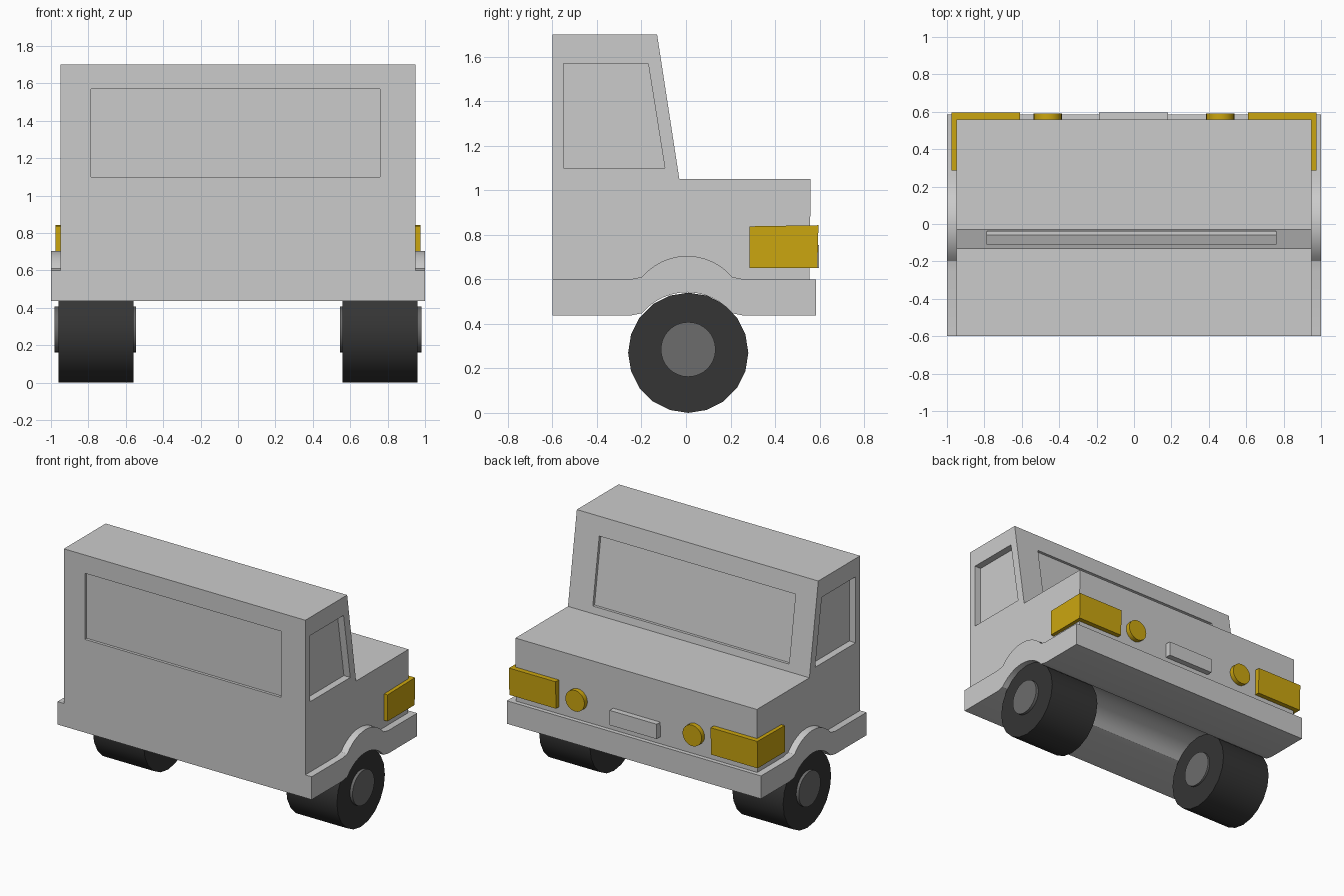
import bpy, bmesh, math
from mathutils import Matrix

if "Cube" in bpy.data.objects:
    bpy.data.objects.remove(bpy.data.objects["Cube"])


def material(name, rgb):
    m = bpy.data.materials.new(name)
    m.diffuse_color = (*rgb, 1)
    m.use_nodes = True
    m.node_tree.nodes["Principled BSDF"].inputs["Base Color"].default_value = m.diffuse_color
    return m


YELLOW = material("lamp_yellow", (0.60, 0.38, 0.005))
RUBBER = material("rubber", (0.035, 0.035, 0.035))
HUB = material("hub_grey", (0.15, 0.15, 0.15))


def finish(name, bm, mat=None, smooth=False):
    bmesh.ops.recalc_face_normals(bm, faces=bm.faces)
    me = bpy.data.meshes.new(name)
    bm.to_mesh(me)
    bm.free()
    ob = bpy.data.objects.new(name, me)
    bpy.context.collection.objects.link(ob)
    if mat:
        me.materials.append(mat)
    if smooth:
        bpy.ops.object.select_all(action='DESELECT')
        ob.select_set(True)
        bpy.context.view_layer.objects.active = ob
        bpy.ops.object.shade_smooth_by_angle(angle=math.radians(30))
    return ob


def prism(name, yz, x0, x1, mat=None, smooth=False):
    """Extrude a side profile from x0 to x1."""
    bm = bmesh.new()
    face = bm.faces.new([bm.verts.new((x0, y, z)) for y, z in yz])
    ext = bmesh.ops.extrude_face_region(bm, geom=[face])
    moved = [v for v in ext['geom'] if isinstance(v, bmesh.types.BMVert)]
    bmesh.ops.translate(bm, verts=moved, vec=(x1 - x0, 0, 0))
    return finish(name, bm, mat, smooth)


def box_profile(y0, y1, z0, z1):
    return [(y0, z0), (y1, z0), (y1, z1), (y0, z1)]


def cylinder(name, centre, r, length, axis, sides, mat):
    rot = Matrix.Rotation(math.pi / 2, 4, 'Y' if axis == 'X' else 'X')
    bm = bmesh.new()
    bmesh.ops.create_cone(bm, cap_ends=True, segments=sides, radius1=r, radius2=r,
                          depth=length, matrix=Matrix.Translation(centre) @ rot)
    return finish(name, bm, mat, True)


# Cab and bonnet
body = prism("cab_body", [(-0.6, 0.6), (-0.6, 1.7), (-0.13, 1.7), (-0.03, 1.05),
                          (0.56, 1.05), (0.555, 0.6)], -0.95, 0.95)

# Recessed windows: sides, rear and sloping windscreen
side = [(-0.55, 1.10), (-0.55, 1.57), (-0.17, 1.57), (-0.095, 1.10)]


def slope(z, off):
    return (-0.03 - (z - 1.05) * 0.1 / 0.65 + off, z)


cutters = [
    prism("side_window_cutter_right", side, 0.90, 1.1),
    prism("side_window_cutter_left", side, -1.1, -0.90),
    prism("rear_window_cutter", box_profile(-0.7, -0.58, 1.10, 1.57), -0.785, 0.76),
    prism("windscreen_cutter", [slope(1.10, -0.02), slope(1.10, 0.1),
                                slope(1.57, 0.1), slope(1.57, -0.02)], -0.785, 0.76),
]
bpy.context.view_layer.objects.active = body
for c in cutters:
    mod = body.modifiers.new(c.name, 'BOOLEAN')
    mod.operation = 'DIFFERENCE'
    mod.solver = 'EXACT'
    mod.object = c
    c.hide_render = True
    bpy.ops.object.modifier_apply(modifier=mod.name)
for c in cutters:
    bpy.data.objects.remove(c)

# Lower skirt with wheel arches running across the full width
a0 = math.radians(40)
arch = [(-0.25, 0.6)]
for i in range(13):
    a = math.pi - a0 - (math.pi - 2 * a0) * i / 12
    arch.append((0.005 + 0.265 * math.cos(a), 0.44 + 0.265 * math.sin(a)))
arch.append((0.26, 0.6))
top = [(-0.6, 0.6)] + arch + [(0.585, 0.6)]
bottom = [(y, z - 0.163) for y, z in top]
prism("lower_skirt", top + bottom[::-1], -1, 1, smooth=True)

# Wheels, hubs and lamps on both sides
for s, label in ((1, "right"), (-1, "left")):
    cylinder(f"tyre_{label}", (s * 0.76, 0.01, 0.27), 0.27, 0.40, 'X', 20, RUBBER)
    cylinder(f"hub_{label}", (s * 0.763, 0.01, 0.285), 0.123, 0.435, 'X', 32, HUB)
    prism(f"corner_lamp_{label}", [(0.285, 0.65), (0.59, 0.65), (0.595, 0.843), (0.285, 0.838)],
          s * 0.61, s * 0.977, YELLOW)
    cylinder(f"round_lamp_{label}", (s * 0.461, 0.56, 0.745), 0.075, 0.06, 'Y', 24, YELLOW)

# Plate between the lamps
prism("centre_plate", box_profile(0.54, 0.597, 0.65, 0.755), -0.187, 0.183)
